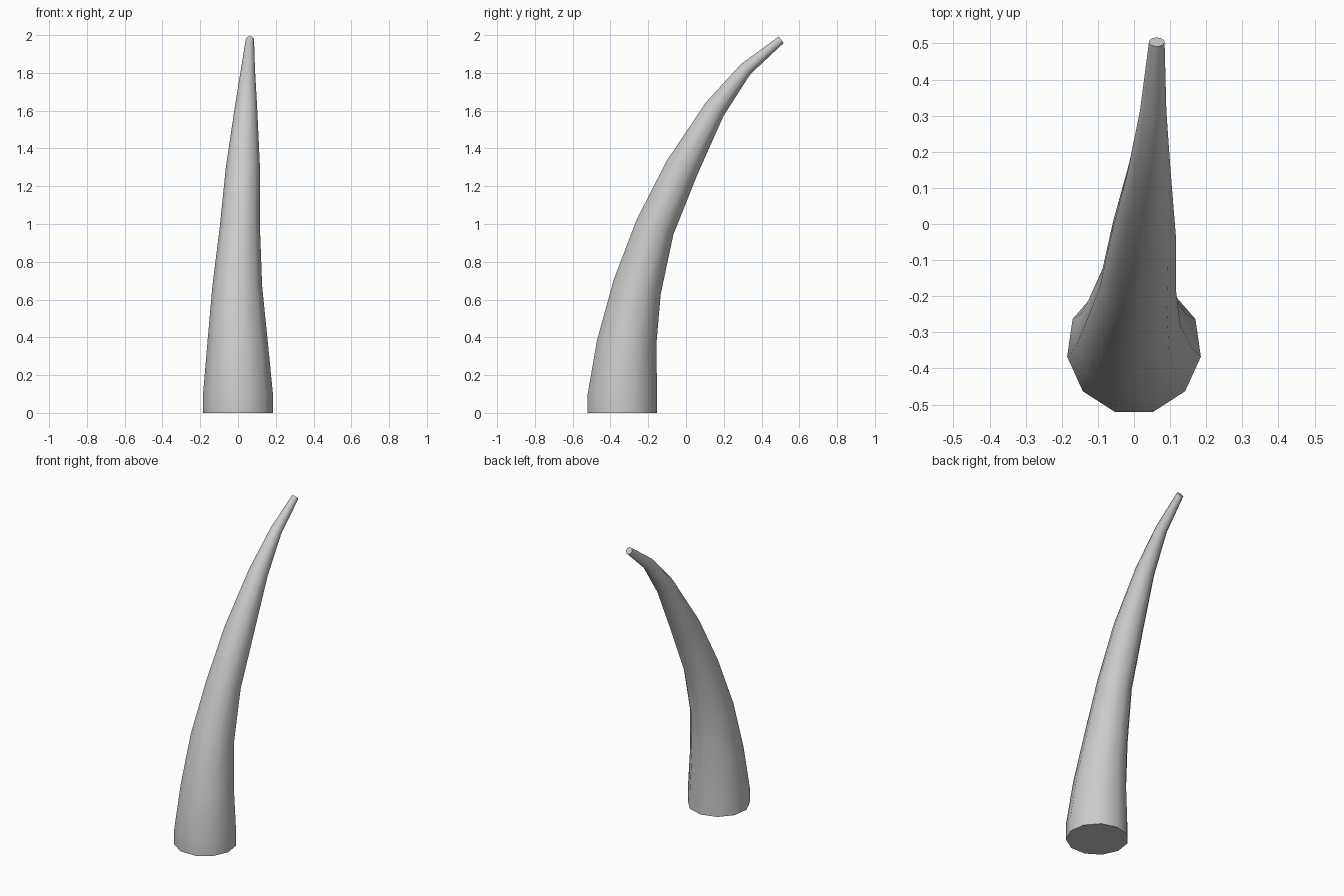
import bpy, bmesh, math
from mathutils import Matrix, Vector

if "Cube" in bpy.data.objects:
    bpy.data.objects.remove(bpy.data.objects["Cube"])

SIDES = 11
# Ring centre x, y, z, radius, forward lean in degrees
RINGS = [
    (0.000, -0.341, 0.000, 0.187, 0),
    (0.000, -0.341, 0.100, 0.187, 0),
    (-0.002, -0.317, 0.378, 0.161, 2),
    (-0.004, -0.261, 0.667, 0.133, 17.5),
    (0.010, -0.166, 0.985, 0.107, 22),
    (0.026, -0.023, 1.298, 0.091, 25),
    (0.042, 0.152, 1.610, 0.060, 39),
    (0.053, 0.316, 1.821, 0.037, 48),
    (0.063, 0.504, 1.976, 0.022, 55),
]

# Horn: tapered, curved tube lofted through the rings
bm = bmesh.new()
loops = []
for x, y, z, r, lean in RINGS:
    place = Matrix.Translation((x, y, z)) @ Matrix.Rotation(-math.radians(lean), 4, 'X')
    ring = []
    for i in range(SIDES):
        a = math.pi / 2 + math.tau * i / SIDES
        ring.append(bm.verts.new(place @ Vector((r * math.cos(a), r * math.sin(a), 0))))
    loops.append(ring)
for low, high in zip(loops, loops[1:]):
    for i in range(SIDES):
        j = (i + 1) % SIDES
        bm.faces.new((low[i], low[j], high[j], high[i]))

# Flat base and flat tip
bm.faces.new(loops[0][::-1])
bm.faces.new(loops[-1])
bm.normal_update()

mesh = bpy.data.meshes.new("horn")
bm.to_mesh(mesh)
bm.free()
horn = bpy.data.objects.new("horn", mesh)
bpy.context.collection.objects.link(horn)

# Smooth sides, sharp end caps
bpy.context.view_layer.objects.active = horn
horn.select_set(True)
bpy.ops.object.shade_smooth_by_angle(angle=math.radians(50))
